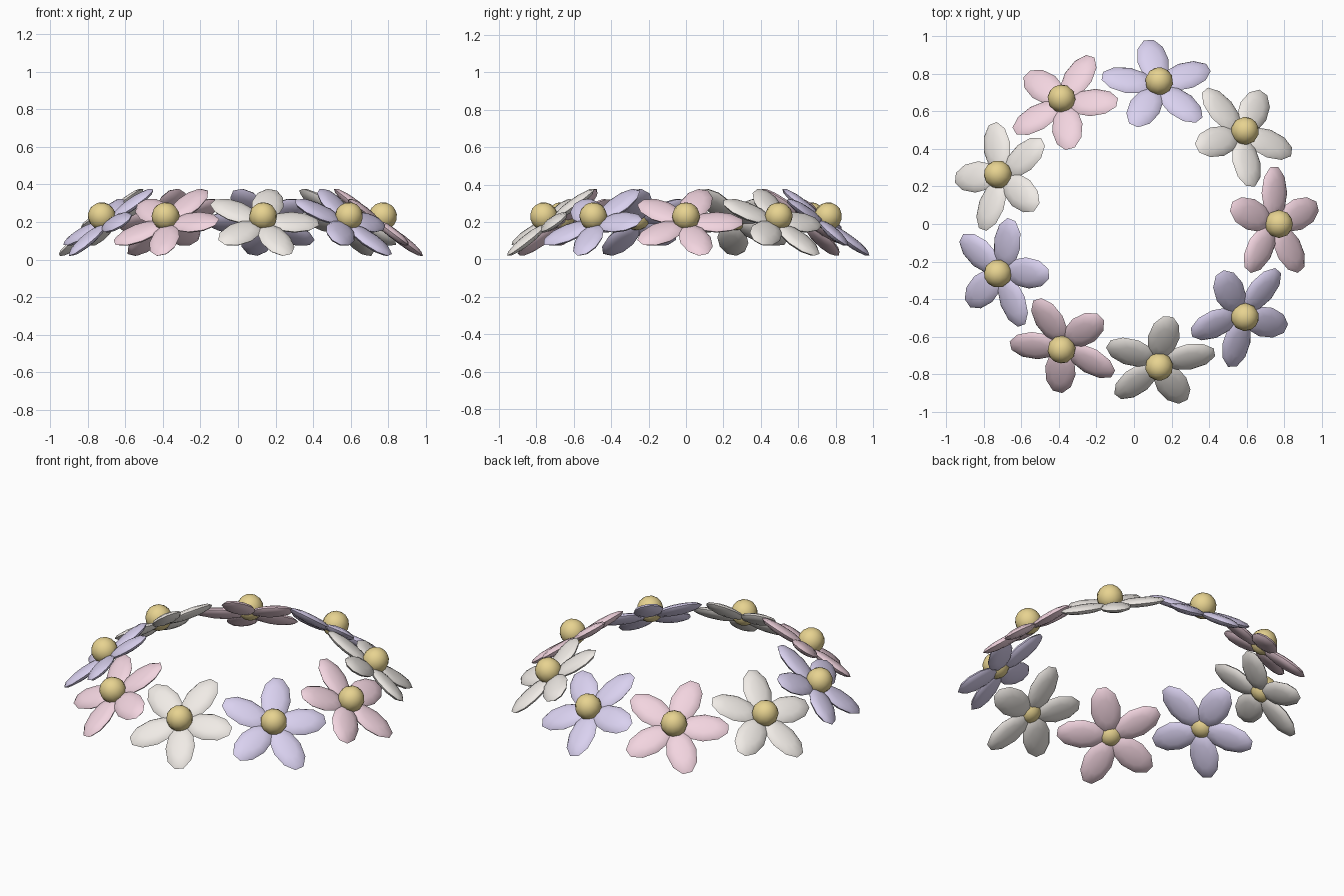
import bpy
from math import radians, pi
from mathutils import Matrix, Vector

if "Cube" in bpy.data.objects:
    bpy.data.objects.remove(bpy.data.objects["Cube"])

FLOWERS, PETALS = 9, 5
RING_R, RING_Z, TILT = 0.747, 0.198, radians(37)


def material(name, rgb):
    m = bpy.data.materials.new(name)
    m.diffuse_color = (*rgb, 1)
    m.use_nodes = True
    m.node_tree.nodes["Principled BSDF"].inputs["Base Color"].default_value = m.diffuse_color
    return m


petal_mats = [material("pink", (0.89, 0.66, 0.74)),
              material("cream", (0.87, 0.83, 0.79)),
              material("lilac", (0.70, 0.64, 0.87))]
gold = material("gold", (0.80, 0.65, 0.28))


def ball(name, segs, rings, scale, matrix, mat):
    bpy.ops.mesh.primitive_uv_sphere_add(segments=segs, ring_count=rings, radius=1)
    ob = bpy.context.object
    ob.name = name
    ob.data.transform(matrix @ Matrix.Diagonal((*scale, 1)))
    ob.data.materials.append(mat)
    bpy.ops.object.shade_smooth_by_angle(angle=radians(40))
    return ob


for i in range(FLOWERS):
    # flower frame: local x runs outward and down, y along the ring, z is the face
    frame = (Matrix.Rotation(2 * pi * i / FLOWERS, 4, 'Z')
             @ Matrix.Translation((RING_R, 0, RING_Z))
             @ Matrix.Rotation(TILT, 4, 'Y'))
    # petals
    for k in range(PETALS):
        spin = Matrix.Rotation(radians(18 + 72 * k), 4, 'Z')
        ball(f"petal_{i}_{k}", 10, 6, (0.145, 0.085, 0.027),
             frame @ spin @ Matrix.Translation((0.165, 0, 0)), petal_mats[i % 3])
    # flower centre
    ball(f"flower_centre_{i}", 12, 8, (0.075, 0.075, 0.075),
         frame @ Matrix.Translation((0, 0, 0.04)), gold)
